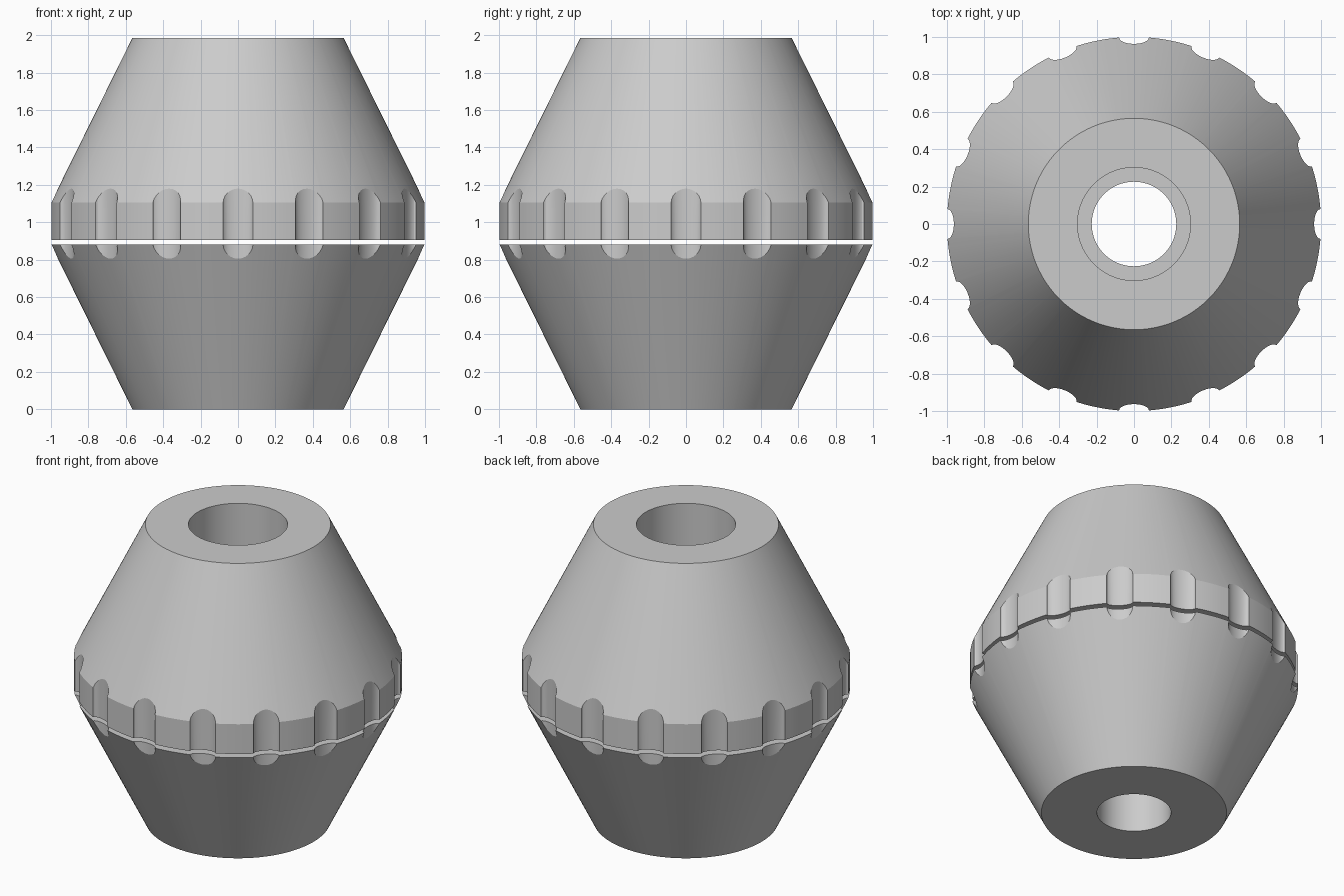
import bpy, bmesh, math

cube = bpy.data.objects.get("Cube")
if cube:
    bpy.data.objects.remove(cube, do_unlink=True)

NOTCHES = 16
RIM, END = 1.0, 0.565            # widest and end radii
NOTCH_W, NOTCH_D = 0.08, 0.037   # notch half width and depth

grey = bpy.data.materials.new("light grey")
grey.use_nodes = True
colour = (0.6, 0.6, 0.6, 1)
grey.diffuse_color = colour
grey.node_tree.nodes["Principled BSDF"].inputs["Base Color"].default_value = colour


def rim_outline():
    """Scalloped rim as (angle, radius) pairs: a round notch, then a plain land."""
    points = []
    step = math.tau / NOTCHES
    half = math.asin(NOTCH_W / RIM)
    for n in range(NOTCHES):
        mid = n * step
        for i in range(13):
            t = math.pi * i / 12
            points.append((mid - half * math.cos(t), RIM - NOTCH_D * math.sin(t)))
        for i in range(1, 5):
            points.append((mid + half + (step - 2 * half) * i / 5, RIM))
    return points


def make_cone(name, face_z, edge_z, end_z, bore):
    """Bored cone whose rim notches run vertically until they meet the slope."""
    slope = (end_z - edge_z) / (RIM - END)
    outline = rim_outline()
    bm = bmesh.new()

    def ring(place):
        verts = []
        for a, r in outline:
            radius, z = place(r)
            verts.append(bm.verts.new((radius * math.cos(a), radius * math.sin(a), z)))
        return verts

    rings = [ring(lambda r: (bore, face_z)),
             ring(lambda r: (r, face_z)),
             ring(lambda r: (r, edge_z + (RIM - r) * slope)),
             ring(lambda r: (END, end_z)),
             ring(lambda r: (bore, end_z))]
    count = len(outline)
    for low, high in zip(rings, rings[1:] + rings[:1]):
        for i in range(count):
            j = (i + 1) % count
            bm.faces.new((low[i], low[j], high[j], high[i]))
    bmesh.ops.remove_doubles(bm, verts=bm.verts, dist=0.00001)
    bmesh.ops.recalc_face_normals(bm, faces=bm.faces)

    mesh = bpy.data.meshes.new(name)
    bm.to_mesh(mesh)
    bm.free()
    mesh.materials.append(grey)
    obj = bpy.data.objects.new(name, mesh)
    bpy.context.collection.objects.link(obj)
    bpy.ops.object.select_all(action='DESELECT')
    obj.select_set(True)
    bpy.context.view_layer.objects.active = obj
    bpy.ops.object.shade_smooth_by_angle(angle=math.radians(25))
    return obj


# Lower cone with the narrow bore, upper cone with a straight grip band and wide bore
make_cone("lower_cone", 0.88, 0.88, 0.0, 0.226)
make_cone("upper_cone", 0.905, 1.105, 1.985, 0.302)
